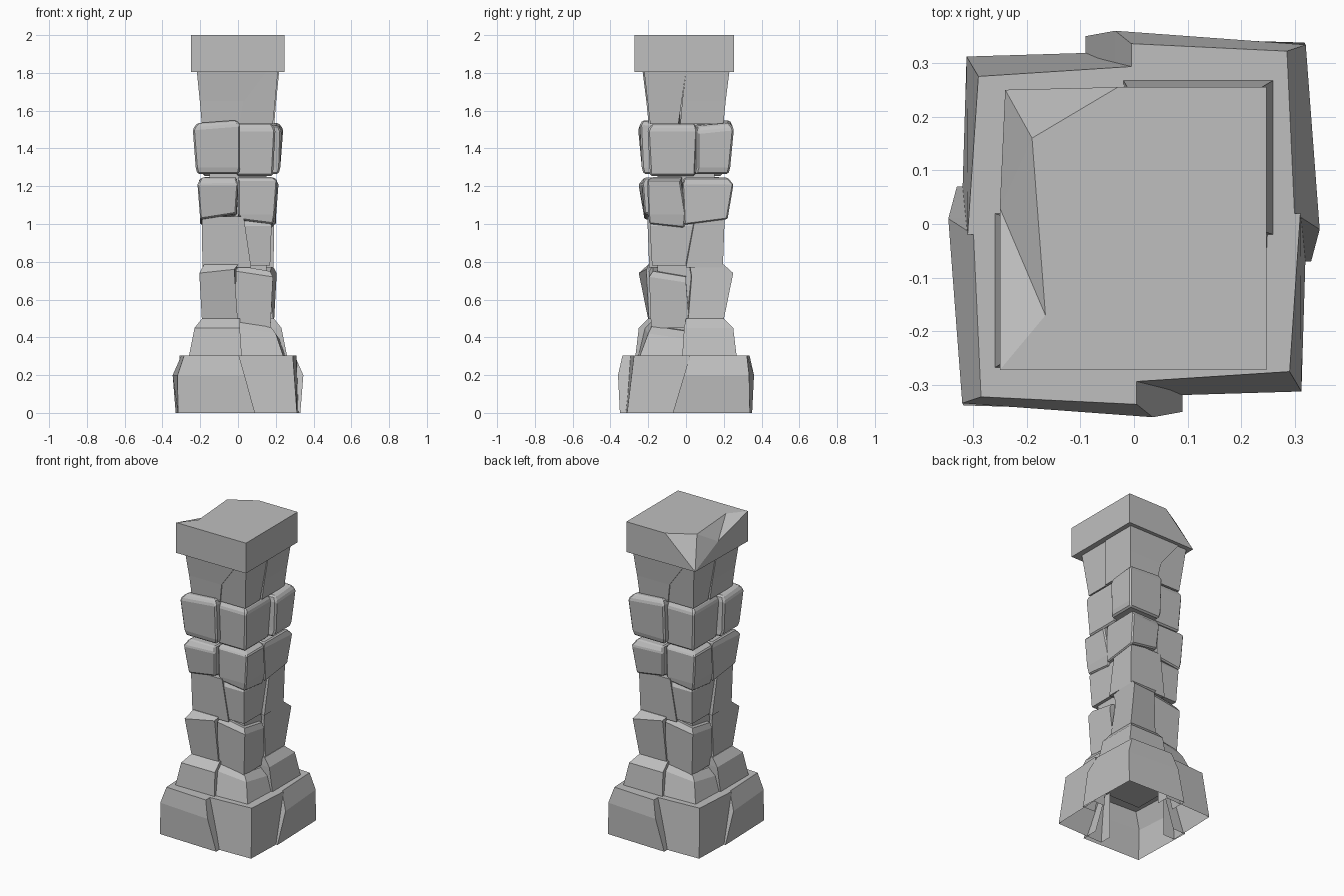
import bpy, bmesh
from math import pi
from mathutils import Matrix, Vector

default_cube = bpy.data.objects.get("Cube")
if default_cube:
    bpy.data.objects.remove(default_cube, do_unlink=True)

stone = bpy.data.materials.new("grey_stone")
stone.use_nodes = True
stone.diffuse_color = (0.52, 0.52, 0.52, 1)
stone.node_tree.nodes["Principled BSDF"].inputs["Base Color"].default_value = stone.diffuse_color


def make_object(name, points, faces, turn=0.0, bevel=0.0):
    """Flat shaded stone, optionally turned about the column axis."""
    bm = bmesh.new()
    verts = [bm.verts.new(p) for p in points]
    for face in faces:
        bm.faces.new([verts[i] for i in face])
    bmesh.ops.recalc_face_normals(bm, faces=bm.faces)
    bmesh.ops.rotate(bm, verts=bm.verts, matrix=Matrix.Rotation(turn, 3, "Z"))
    mesh = bpy.data.meshes.new(name)
    bm.to_mesh(mesh)
    bm.free()
    mesh.materials.append(stone)
    obj = bpy.data.objects.new(name, mesh)
    bpy.context.collection.objects.link(obj)
    if bevel:
        mod = obj.modifiers.new("worn_edges", "BEVEL")
        mod.width, mod.segments = bevel, 1
        mod.limit_method = "ANGLE"
    return obj


def loft(rings, closed):
    """Faces joining stacked rings of equal length."""
    n = len(rings[0])
    count = n if closed else n - 1
    return [(r * n + i, r * n + (i + 1) % n, (r + 1) * n + (i + 1) % n, (r + 1) * n + i)
            for r in range(len(rings) - 1) for i in range(count)]


def corner_ring(side, hollow, z, cx, cy, front, flank, tilt=0.0, bulge=0.0):
    """Corner at (cx, cy); 'front' and 'flank' are where its two walls end."""
    corner = Vector((side * cx, -cy, z))
    front_end = Vector((front, -cy - bulge, z + tilt))
    flank_end = Vector((side * (cx + bulge), flank, z - tilt))
    if hollow:
        inner = 0.24
        return [Vector((front, -inner, z)), front_end, corner, flank_end,
                Vector((side * inner, flank, z))]
    return [front_end, corner, flank_end, Vector((0, 0, z))]


def corner_stones(name, side, specs, hollow=False, bevel=0.0):
    """A corner stone and its twin on the opposite corner."""
    rings = [corner_ring(side, hollow, *spec) for spec in specs]
    points = [p for ring in rings for p in ring]
    n = len(rings[0])
    faces = loft(rings, not hollow)
    top = list(range(len(points) - n, len(points)))
    if hollow:
        points.append(Vector((side * 0.24, -0.24, specs[-1][0])))
        faces.append(top + [len(points) - 1])
    else:
        faces += [top, list(range(n))]
    labels = ("front_right", "back_left") if side < 0 else ("front_left", "back_right")
    for label, turn in zip(labels, (0, pi)):
        make_object(f"{name}_{label}", points, faces, turn, bevel)


def course(name, proud, recessed, **options):
    corner_stones(name, -1, proud, **options)
    corner_stones(name, 1, recessed, **options)


# Hollow foot blocks
course("foot",
       [(0, .318, .338, .09, .07, 0, .012), (.2, .32, .334, .035, .01, 0, .026),
        (.305, .285, .322, .005, -.02, 0, .014)],
       [(0, .312, .312, -.02, .02, 0, .01), (.305, .29, .275, -.02, .02, 0, .02)],
       hollow=True)

# Sloped plinth
course("plinth",
       [(.3, .26, .268, .02, .02), (.45, .23, .25, .01, .01), (.5, .19, .2, .01, 0)],
       [(.3, .24, .245, -.02, .02, 0, .012), (.42, .2, .2, -.02, .02, .03, .02),
        (.46, .17, .18, -.02, .02, .03)])

# Shaft courses, from bottom to top
course("lower_stone",
       [(.47, .19, .195, 0, -.01), (.74, .205, .25, -.02, -.03, .02, -.04),
        (.785, .18, .2, 0, -.02)],
       [(.45, .172, .185, -.02, .02), (.72, .185, .195, -.01, 0, .03),
        (.75, .17, .175, 0, 0, .03)])
course("second_stone",
       [(.77, .188, .195, .07, 0), (1.04, .192, .205, .03, -.05)],
       [(.78, .17, .18, .02, .03), (.99, .178, .192, .02, .05),
        (1.02, .165, .175, .02, .04)])
course("third_stone",
       [(1.025, .2, .22, -.01, .01, .03), (1.21, .215, .252, 0, .02, 0, -.02),
        (1.245, .195, .22, -.01, .01)],
       [(1.0, .185, .195, .03, -.01, .02), (1.05, .195, .2, 0, 0),
        (1.235, .208, .205, 0, -.03), (1.25, .17, .17, 0, -.02)], bevel=.007)
course("fourth_stone",
       [(1.265, .215, .225, .005, -.05), (1.3, .224, .234, .012, -.06),
        (1.505, .24, .254, .012, -.06, .02, -.01), (1.535, .215, .23, -.01, -.07, .015)],
       [(1.255, .185, .19, -.01, .05), (1.5, .198, .203, 0, .06),
        (1.53, .18, .18, 0, .05)], bevel=.009)
course("upper_stone",
       [(1.53, .192, .198, .01, .03), (1.65, .202, .21, .03, .02),
        (1.81, .218, .23, .15, 0)],
       [(1.53, .185, .19, -.02, -.04), (1.81, .212, .222, 0, 0)])

# Inner core behind the joints
core = [[Vector((x * .15, y * .15, z)) for x, y in ((-1, -1), (1, -1), (1, 1), (-1, 1))]
        for z in (.32, 1.82)]
make_object("inner_core", core[0] + core[1],
            loft(core, True) + [(0, 1, 2, 3), (4, 5, 6, 7)])

# Square cap with one broken corner
low, high = 1.805, 2.0
cap_points = [
    (-.25, -.272, low), (.247, -.272, low), (.247, .255, low), (-.24, .25, low),
    (-.25, -.272, high), (.247, -.272, high), (.247, .255, high),
    (-.03, .255, high), (-.19, .16, high), (-.165, -.17, high), (-.25, .03, 1.92)]
cap_faces = [
    (0, 1, 2, 3), (0, 1, 5, 4), (1, 2, 6, 5), (2, 3, 7, 6), (0, 4, 10, 3),
    (4, 5, 6, 7, 8, 9), (4, 9, 10), (9, 8, 10), (8, 3, 10), (8, 7, 3)]
make_object("cap", cap_points, cap_faces)
